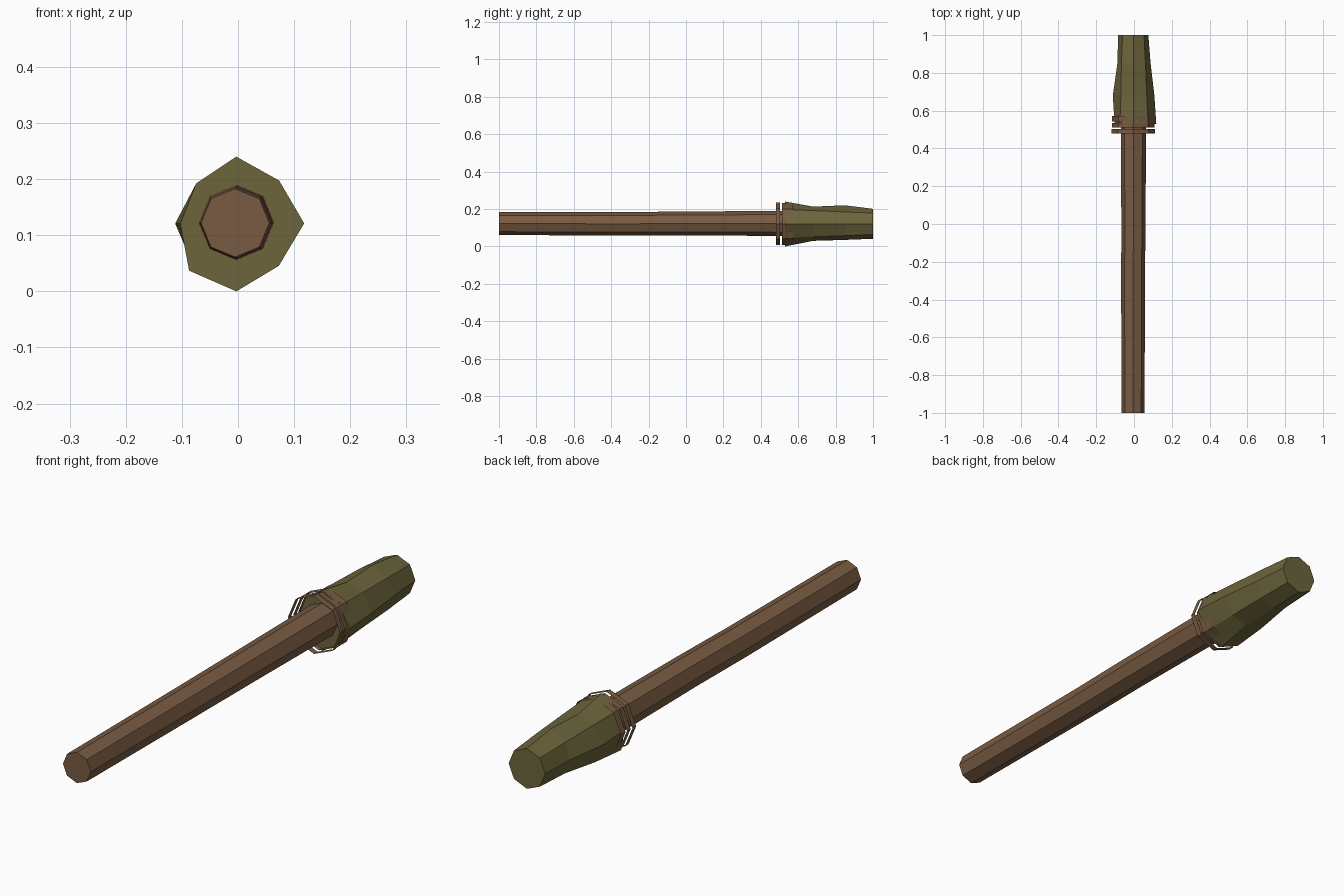
import bpy, math

if "Cube" in bpy.data.objects:
    bpy.data.objects.remove(bpy.data.objects["Cube"])

N = 8  # every cross-section is an octagon with points at the top and sides


def material(name, rgb):
    m = bpy.data.materials.new(name)
    m.diffuse_color = (*rgb, 1)
    m.use_nodes = True
    m.node_tree.nodes["Principled BSDF"].inputs["Base Color"].default_value = m.diffuse_color
    return m


wood = material("brown wood", (0.19, 0.105, 0.055))
cloth = material("olive cloth", (0.15, 0.13, 0.045))


def loft(name, sections, mat, capped=True):
    """Octagonal tube along y. Section: y, centre x, centre z, eight radii."""
    verts, faces = [], []
    for y, cx, cz, radii in sections:
        for i, r in enumerate(radii):
            a = 2 * math.pi * i / N
            verts.append((cx + r * math.cos(a), y, cz + r * math.sin(a)))
    for s in range(len(sections) - 1):
        for i in range(N):
            j = (i + 1) % N
            faces.append((s * N + i, (s + 1) * N + i, (s + 1) * N + j, s * N + j))
    if capped:
        faces.append(tuple(range(N)))
        faces.append(tuple(reversed(range(len(verts) - N, len(verts)))))
    me = bpy.data.meshes.new(name)
    me.from_pydata(verts, [], faces)
    me.materials.append(mat)
    ob = bpy.data.objects.new(name, me)
    bpy.context.collection.objects.link(ob)
    return ob


# Handle: nearly straight pole, widening slightly towards the head
loft("handle", [
    (-1.00, -0.005, 0.122, [0.061] * N),
    (-0.30, -0.005, 0.121, [0.063] * N),
    (0.00, -0.003, 0.123, [0.064] * N),
    (0.535, -0.003, 0.123, [0.067] * N),
], wood)

# Cloth head: irregular, tapering to the far end
loft("cloth_head", [
    (0.53, -0.003, 0.121, [0.121, 0.108, 0.119, 0.101, 0.100, 0.119, 0.121, 0.107]),
    (0.68, -0.003, 0.121, [0.111, 0.100, 0.092, 0.094, 0.109, 0.108, 0.091, 0.098]),
    (0.85, -0.003, 0.121, [0.091, 0.090, 0.099, 0.090, 0.085, 0.086, 0.086, 0.090]),
    (1.00, -0.004, 0.121, [0.080] * N),
], cloth)

# Binding: thin open bands around the base of the head
for k, (y0, y1, r) in enumerate([(0.48, 0.503, 0.114), (0.512, 0.535, 0.112),
                                 (0.543, 0.573, 0.112)]):
    loft(f"binding_band_{k + 1}", [(y0, -0.004, 0.121, [r] * N),
                                   (y1, -0.004, 0.121, [r] * N)], wood, capped=False)
